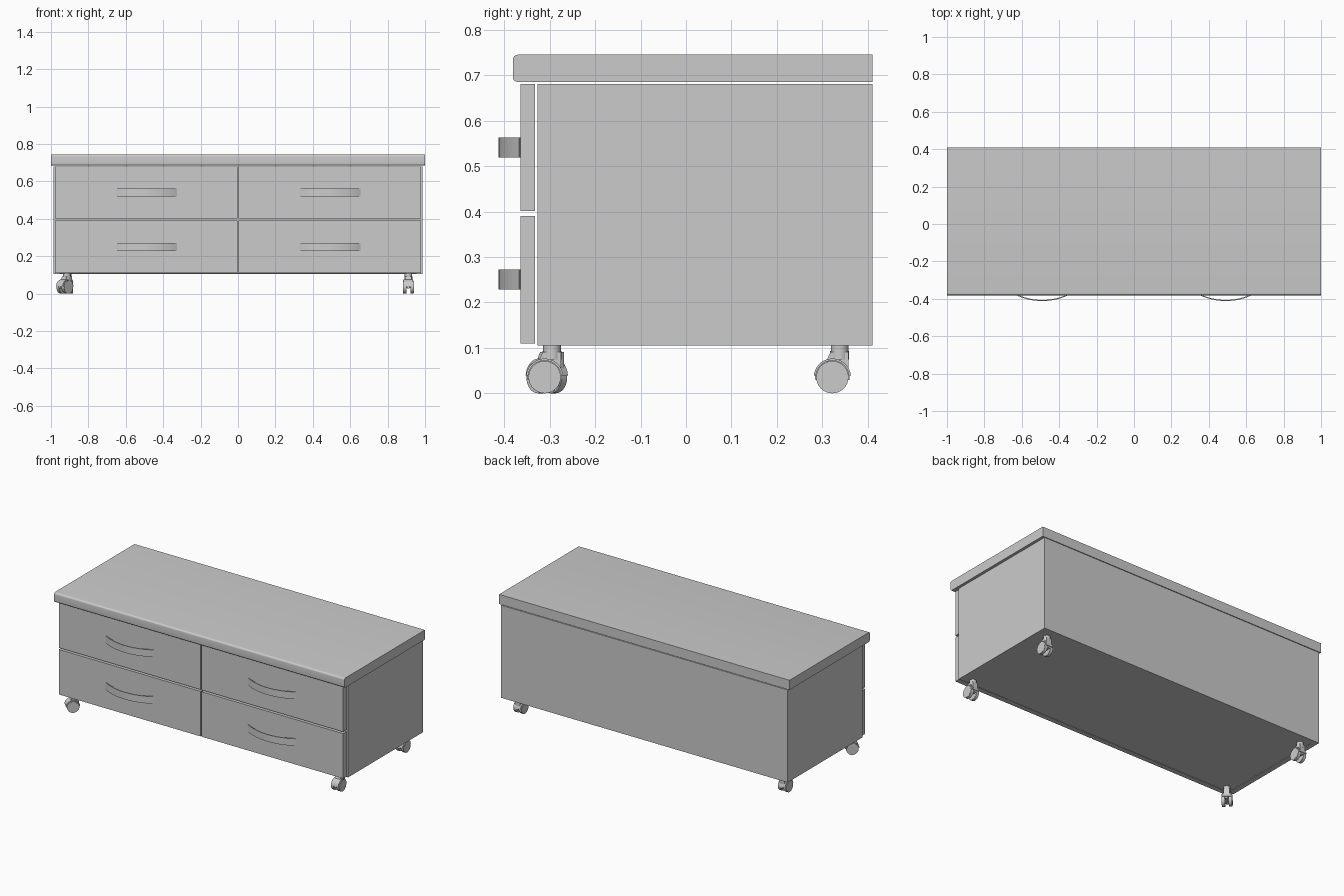
import bpy, bmesh
from math import sin, cos, pi, radians
from mathutils import Matrix

if "Cube" in bpy.data.objects:
    bpy.data.objects.remove(bpy.data.objects["Cube"])

YZ = Matrix(((0, 0, 1, 0), (1, 0, 0, 0), (0, 1, 0, 0), (0, 0, 0, 1)))  # profile (y, z), depth x
XY = Matrix.Identity(4)                                              # profile (x, y), depth z


def prism(name, pts, depth, frame, place=Matrix.Identity(4), smooth=True):
    """Extrude a closed 2D profile symmetrically by depth."""
    bm = bmesh.new()
    low = [bm.verts.new((u, v, -depth / 2)) for u, v in pts]
    high = [bm.verts.new((u, v, depth / 2)) for u, v in pts]
    bm.faces.new(low)
    bm.faces.new(high)
    for i in range(len(pts)):
        j = (i + 1) % len(pts)
        bm.faces.new((low[i], low[j], high[j], high[i]))
    bm.transform(place @ frame)
    bmesh.ops.recalc_face_normals(bm, faces=bm.faces)
    mesh = bpy.data.meshes.new(name)
    bm.to_mesh(mesh)
    bm.free()
    ob = bpy.data.objects.new(name, mesh)
    bpy.context.collection.objects.link(ob)
    if smooth:
        bpy.ops.object.select_all(action='DESELECT')
        ob.select_set(True)
        bpy.context.view_layer.objects.active = ob
        bpy.ops.object.shade_smooth_by_angle(angle=radians(35))
    return ob


def box(name, x, y, z):
    pts = [(x[0], y[0]), (x[1], y[0]), (x[1], y[1]), (x[0], y[1])]
    return prism(name, pts, z[1] - z[0], XY,
                 Matrix.Translation((0, 0, (z[0] + z[1]) / 2)), False)


def arc(cu, cv, r, a0, a1, n):
    return [(cu + r * cos(radians(a0 + (a1 - a0) * i / n)),
             cv + r * sin(radians(a0 + (a1 - a0) * i / n))) for i in range(n + 1)]


# Table top with rounded front edges
r = 0.011
top = [(0.41, 0.685), (0.41, 0.745)]
top += arc(-0.381 + r, 0.745 - r, r, 90, 180, 6) + arc(-0.381 + r, 0.685 + r, r, 180, 270, 6)
prism("table_top", top, 2.0, YZ)

# Carcass panels
for s, side in ((-1, "left"), (1, "right")):
    box("side_panel_" + side, sorted((s * 0.955, s * 0.987)), (-0.327, 0.376), (0.105, 0.681))
box("back_panel", (-0.987, 0.987), (0.376, 0.41), (0.105, 0.681))
box("bottom_panel", (-0.955, 0.955), (-0.327, 0.376), (0.108, 0.138))
box("centre_divider", (-0.016, 0.016), (-0.327, 0.376), (0.138, 0.681))
for s, side in ((-1, "left"), (1, "right")):
    box("shelf_" + side, sorted((s * 0.016, s * 0.955)), (-0.327, 0.376), (0.38, 0.41))

# Drawer fronts and arched strap handles
for s, side in ((-1, "left"), (1, "right")):
    for z0, row in ((0.11, "lower"), (0.401, "upper")):
        box(f"drawer_front_{row}_{side}", sorted((s * 0.004, s * 0.979)),
            (-0.364, -0.332), (z0, z0 + 0.28))
        R, half = 0.325, 30.5
        strap = arc(0, -0.412 + R, R, 270 - half, 270 + half, 28)
        strap += arc(0, -0.412 + R, R - 0.006, 270 + half - 0.6, 270 - half + 0.6, 28)
        prism(f"handle_{row}_{side}", strap, 0.044, XY,
              Matrix.Translation((s * 0.49, 0, z0 + 0.14)))


# Twin-wheel swivel caster
def caster(label, x, y, turn):
    base = Matrix.Translation((x, y, 0)) @ Matrix.Rotation(radians(turn), 4, 'Z')
    cy, cz, rad = -0.016, 0.0355, 0.0355
    for s, side in ((-1, "a"), (1, "b")):
        b = 0.003
        for nm, rr, w in (("wheel", rad, 0.017), ("hub", rad - b, 0.019)):
            prism(f"caster_{nm}_{label}_{side}", arc(cy, cz, rr, 0, 348.75, 31), w, YZ,
                  base @ Matrix.Translation((s * 0.0195, 0, 0)))
    hood = arc(cy, cz, 0.041, 5, 175, 18) + arc(cy, cz, 0.0365, 175, 5, 18)
    prism("caster_hood_" + label, hood, 0.05, YZ, base)
    prism("caster_core_" + label, arc(cy, cz, 0.038, -10, 190, 18), 0.014, YZ, base)
    neck = [(-0.03, 0.07), (0.02, 0.055), (0.02, 0.091), (-0.02, 0.091)]
    prism("caster_neck_" + label, neck, 0.034, YZ, base)
    prism("caster_axle_" + label, arc(cy, cz, 0.006, 0, 330, 11), 0.05, YZ, base)
    for nm, rr, z0, z1 in (("collar", 0.021, 0.074, 0.093), ("stem", 0.0195, 0.093, 0.109)):
        prism(f"caster_{nm}_{label}", arc(0, 0, rr, 0, 345, 23), z1 - z0, XY,
              base @ Matrix.Translation((0, 0, (z0 + z1) / 2)))


caster("front_right", 0.911, -0.295, 0)
caster("rear_right", 0.911, 0.338, 0)
caster("rear_left", -0.911, 0.338, 0)
caster("front_left", -0.915, -0.295, -45)
